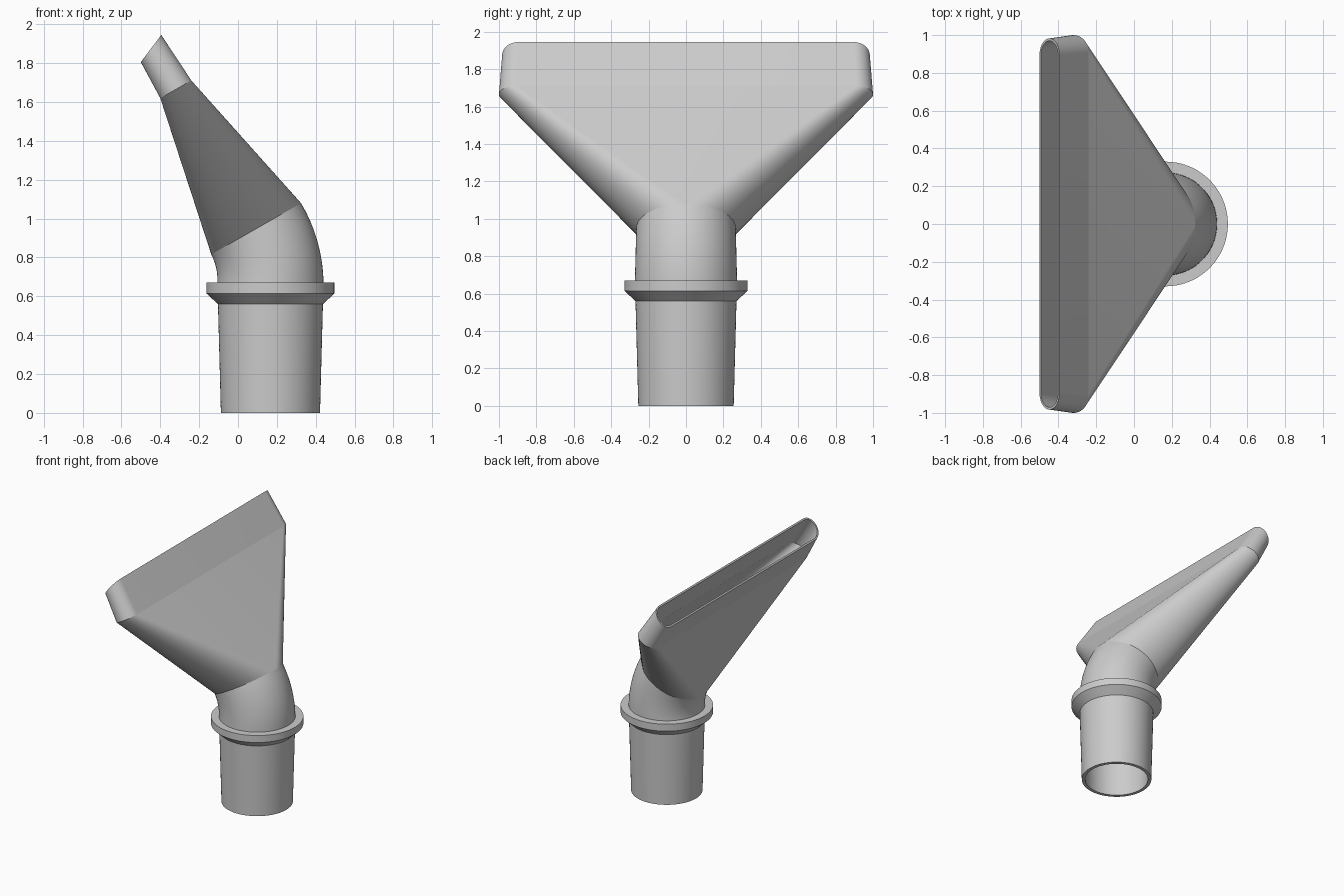
import bpy, bmesh
from math import sin, cos, pi, radians

cube = bpy.data.objects.get("Cube")
if cube:
    bpy.data.objects.remove(cube, do_unlink=True)

grey = bpy.data.materials.new("plastic grey")
grey.use_nodes = True
GREY = (0.6, 0.6, 0.6, 1)
grey.diffuse_color = GREY
grey.node_tree.nodes["Principled BSDF"].inputs["Base Color"].default_value = GREY

HALF = 40          # segments per half circle
AXIS_X = 0.167     # centre line of the upright tube


def ring(cx, cz, tilt, r, spread=0.0):
    """Two half circles moved apart along y, in a plane tilted about y."""
    pts = []
    for side in (1, -1):
        for i in range(HALF + 1):
            a = side * (-pi / 2 + pi * i / HALF)
            u = r * sin(a)
            y = side * (r * cos(a) + spread)
            pts.append((cx + u * cos(tilt), y, cz + u * sin(tilt)))
    return pts


def build(name, rings, skip=(), closed=False):
    """Join successive rings with faces; skipped links stay open."""
    bm = bmesh.new()
    loops = [[bm.verts.new(p) for p in r] for r in rings]
    n = len(loops[0])
    for k in range(len(loops) if closed else len(loops) - 1):
        if k in skip:
            continue
        lo, hi = loops[k], loops[(k + 1) % len(loops)]
        for i in range(n):
            j = (i + 1) % n
            bm.faces.new((lo[j], lo[i], hi[i], hi[j]))
    bmesh.ops.remove_doubles(bm, verts=bm.verts, dist=1e-5)
    mesh = bpy.data.meshes.new(name)
    bm.to_mesh(mesh)
    bm.free()
    mesh.materials.append(grey)
    ob = bpy.data.objects.new(name, mesh)
    bpy.context.collection.objects.link(ob)
    bpy.ops.object.select_all(action="DESELECT")
    ob.select_set(True)
    bpy.context.view_layer.objects.active = ob
    bpy.ops.object.shade_smooth_by_angle(angle=radians(25))


def shell(name, sections, start_rim=False, end_rim=False):
    """Hollow part; each section is (cx, cz, tilt, radius, spread, wall)."""
    outer = [ring(*s[:5]) for s in sections]
    inner = [ring(s[0], s[1], s[2], s[3] - s[5], s[4]) for s in reversed(sections)]
    count = len(sections)
    skip = set()
    if not end_rim:
        skip.add(count - 1)
    if not start_rim:
        skip.add(2 * count - 1)
    build(name, outer + inner, skip, closed=True)


# Tapered connector, open at the bottom
shell("connector_tube", [(AXIS_X, 0, 0, 0.255, 0, 0.025),
                         (AXIS_X, 0.67, 0, 0.273, 0, 0.025)], start_rim=True)

# Stop collar with a chamfered underside
build("collar", [ring(AXIS_X, z, 0, r) for z, r in
                 ((0.56, 0.27), (0.615, 0.33), (0.67, 0.33), (0.67, 0.26))])

# Elbow sweeping through thirty degrees
BEND, TILT, STEPS = 0.56, radians(29.7), 14
elbow = []
for k in range(STEPS + 1):
    t = TILT * k / STEPS
    elbow.append((AXIS_X - BEND + BEND * cos(t), 0.67 + BEND * sin(t), t,
                  0.273 - 0.007 * k / STEPS, 0, 0.025))
shell("elbow", elbow)

# Flare from the round elbow to the wide flat slot
slot = (-0.32, 1.665, TILT, 0.092, 0.908, 0.015)
shell("nozzle_flare", [elbow[-1], slot])

# Obliquely cut mouth
shell("nozzle_mouth", [slot, (-0.4475, 1.875, radians(53), 0.0875, 0.895, 0.013)],
      end_rim=True)
